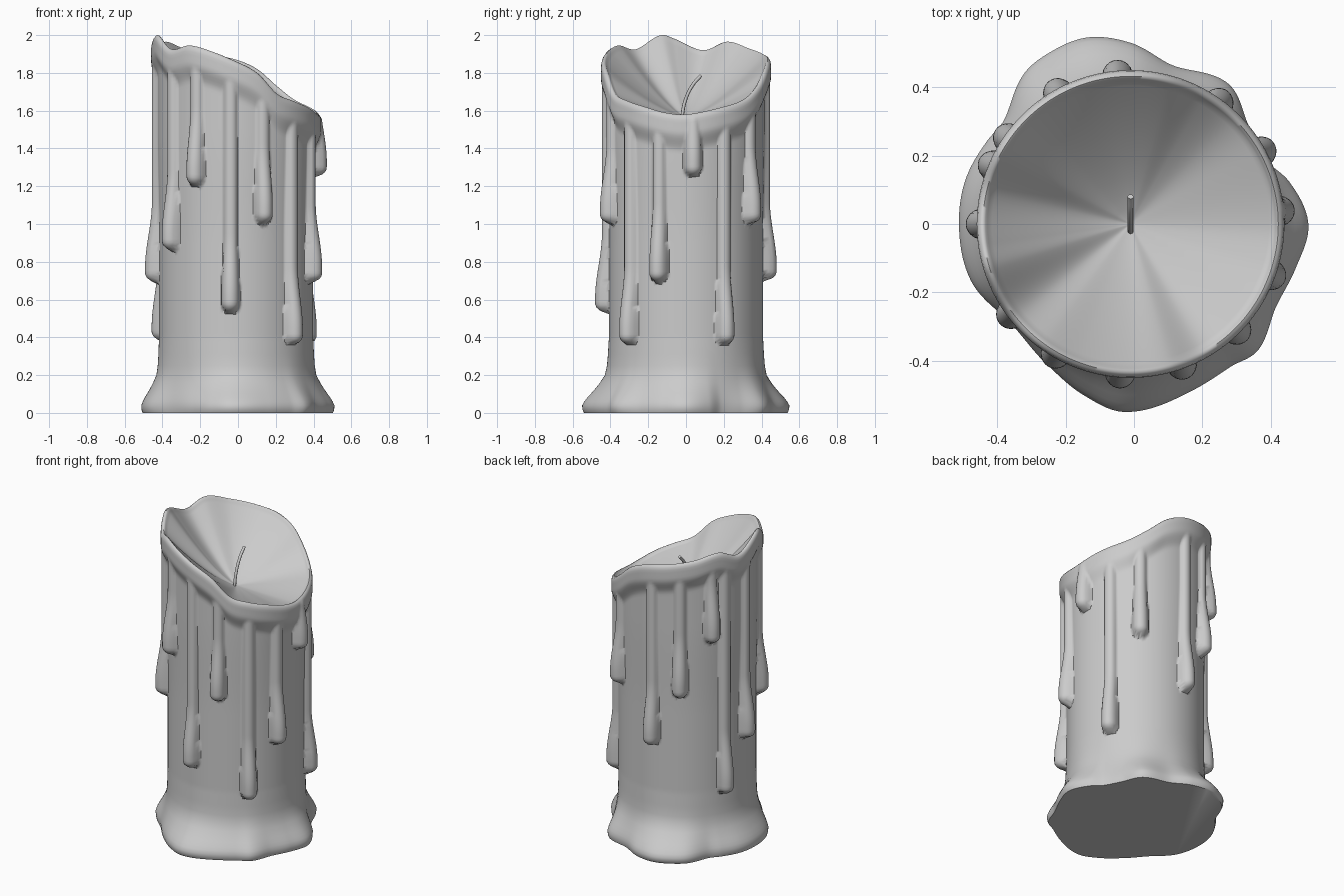
import bpy, bmesh, math

if "Cube" in bpy.data.objects:
    bpy.data.objects.remove(bpy.data.objects["Cube"])

CX = -0.01          # axis of the candle
COLS = 288
R_BODY, R_RIM = 0.408, 0.45

# Angle (degrees from +x) -> value, smoothly interpolated around the candle
RIM = [(0, 1.58), (27, 1.62), (45, 1.66), (60, 1.73), (75, 1.82), (90, 1.87),
       (110, 1.90), (130, 1.93), (150, 1.965), (168, 1.92), (188, 1.98),
       (198, 2.0), (218, 1.925), (235, 1.945), (250, 1.92), (270, 1.86),
       (285, 1.80), (300, 1.69), (315, 1.65), (330, 1.62), (345, 1.59)]
BASE = [(0, .52), (15, .48), (25, .44), (40, .45), (55, .50), (75, .48),
        (90, .53), (103, .56), (115, .555), (125, .54), (140, .48), (150, .485),
        (165, .50), (180, .502), (200, .495), (220, .455), (240, .48),
        (255, .52), (268, .55), (290, .52), (305, .51), (315, .525),
        (330, .49), (345, .50)]
# Wax drips: angle -> height of the lower tip
DRIPS = [(5, 1.25), (29, .36), (54, 1.0), (95, .70), (119, 1.03), (145, 1.38),
         (157, .38), (180, .69), (217, .86), (240, 1.2), (266, .53),
         (290, 1.0), (315, .36), (340, .69)]
# Flare strength of the pooled foot by height
FOOT = [(0, .93), (.015, .99), (.04, 1.0), (.07, .88), (.11, .62), (.15, .38),
        (.2, .15), (.26, .06), (.4, 0.0)]


def around(table, a):
    """Periodic cubic interpolation."""
    n = len(table)

    def pt(k):
        return table[k % n][0] + 360 * (k // n), table[k % n][1]
    i = max(k for k in range(n) if table[k][0] <= a)
    (x0, y0), (x1, y1), (x2, y2), (x3, y3) = [pt(i + k) for k in (-1, 0, 1, 2)]
    h = x2 - x1
    m1 = (y2 - y0) / (x2 - x0) * h
    m2 = (y3 - y1) / (x3 - x1) * h
    t = (a - x1) / h
    return ((2*t**3 - 3*t*t + 1) * y1 + (t**3 - 2*t*t + t) * m1
            + (3*t*t - 2*t**3) * y2 + (t**3 - t*t) * m2)


def linear(table, x):
    for (x0, y0), (x1, y1) in zip(table, table[1:]):
        if x <= x1:
            return y0 + (y1 - y0) * (x - x0) / (x1 - x0)
    return table[-1][1]


def smooth(e0, e1, x):
    t = min(1, max(0, (x - e0) / (e1 - e0)))
    return t * t * (3 - 2 * t)


def wall_radius(a, z, rim, foot):
    # column, with a thick apron of wax hanging from the rim
    r = R_BODY + (R_RIM - R_BODY) * smooth(rim - .20, rim - .09, z)
    r += .008 * smooth(.9, 1.5, z) * (1 - smooth(rim - .20, rim - .09, z))
    # rounded runs, fatter towards the tip
    best = 0
    for ang, tip in DRIPS:
        arc = math.radians((a - ang + 180) % 360 - 180) * .43
        if abs(arc) > .06 or z < tip:
            continue
        up = z - tip
        w = .038 + .012 * (1 - smooth(.1, .4, up))
        d = math.hypot(arc, max(0, tip + w - z)) / w
        if d < 1:
            height = .034 + .036 * (1 - smooth(.08, .42, up))
            best = max(best, height * math.sqrt(1 - d * d))
    r = max(r, R_BODY + .004 + best) if best else r
    # pooled foot
    return max(r, R_BODY + (foot - R_BODY) * linear(FOOT, z))


# Candle: rings up the outside, over the lip and down into the hollow
bm = bmesh.new()
low = [0, .008, .02, .04, .06, .08, .105, .13, .16, .2, .25, .3]
N_UP = 90
Z_MID = 1.565
bowl = [.93, .9, .85, .78, .7, .6, .5, .4, .3, .2, .1, .04]
columns = []
for c in range(COLS):
    a = 360 * c / COLS
    rim, foot = around(RIM, a), around(BASE, a)
    ca, sa = math.cos(math.radians(a)), math.sin(math.radians(a))
    pts = [(wall_radius(a, z, rim, foot), z) for z in low]
    top = rim - .03
    for k in range(1, N_UP + 1):
        z = .3 + (top - .3) * k / N_UP
        pts.append((wall_radius(a, z, rim, foot), z))
    pts += [(.447, rim - .014), (.44, rim - .004), (.432, rim), (.424, rim - .006)]
    for t in bowl:
        pts.append((R_RIM * t, Z_MID + (rim - .012 - Z_MID) * (t / .94) ** 1.35))
    columns.append([bm.verts.new((CX + r * ca, r * sa, z)) for r, z in pts])
centre = bm.verts.new((CX, 0, Z_MID))
for c in range(COLS):
    A, B = columns[c], columns[(c + 1) % COLS]
    for k in range(len(A) - 1):
        bm.faces.new((A[k], B[k], B[k + 1], A[k + 1]))
    bm.faces.new((A[-1], B[-1], centre))
bm.faces.new([col[0] for col in reversed(columns)])
mesh = bpy.data.meshes.new("candle_wax")
bm.to_mesh(mesh)
bm.free()
wax = bpy.data.objects.new("candle_wax", mesh)
bpy.context.collection.objects.link(wax)
bpy.context.view_layer.objects.active = wax
wax.select_set(True)
bpy.ops.object.shade_smooth_by_angle(angle=math.radians(60))

# Wick: thin bent cord
curve = bpy.data.curves.new("wick", 'CURVE')
curve.dimensions = '3D'
curve.bevel_depth = .009
curve.bevel_resolution = 2
curve.use_fill_caps = True
spline = curve.splines.new('BEZIER')
path = [(-.025, 1.54), (-.005, 1.65), (.035, 1.735), (.08, 1.787)]
spline.bezier_points.add(len(path) - 1)
for p, (y, z) in zip(spline.bezier_points, path):
    p.co = (CX, y, z)
    p.handle_left_type = p.handle_right_type = 'AUTO'
wick = bpy.data.objects.new("wick", curve)
bpy.context.collection.objects.link(wick)
